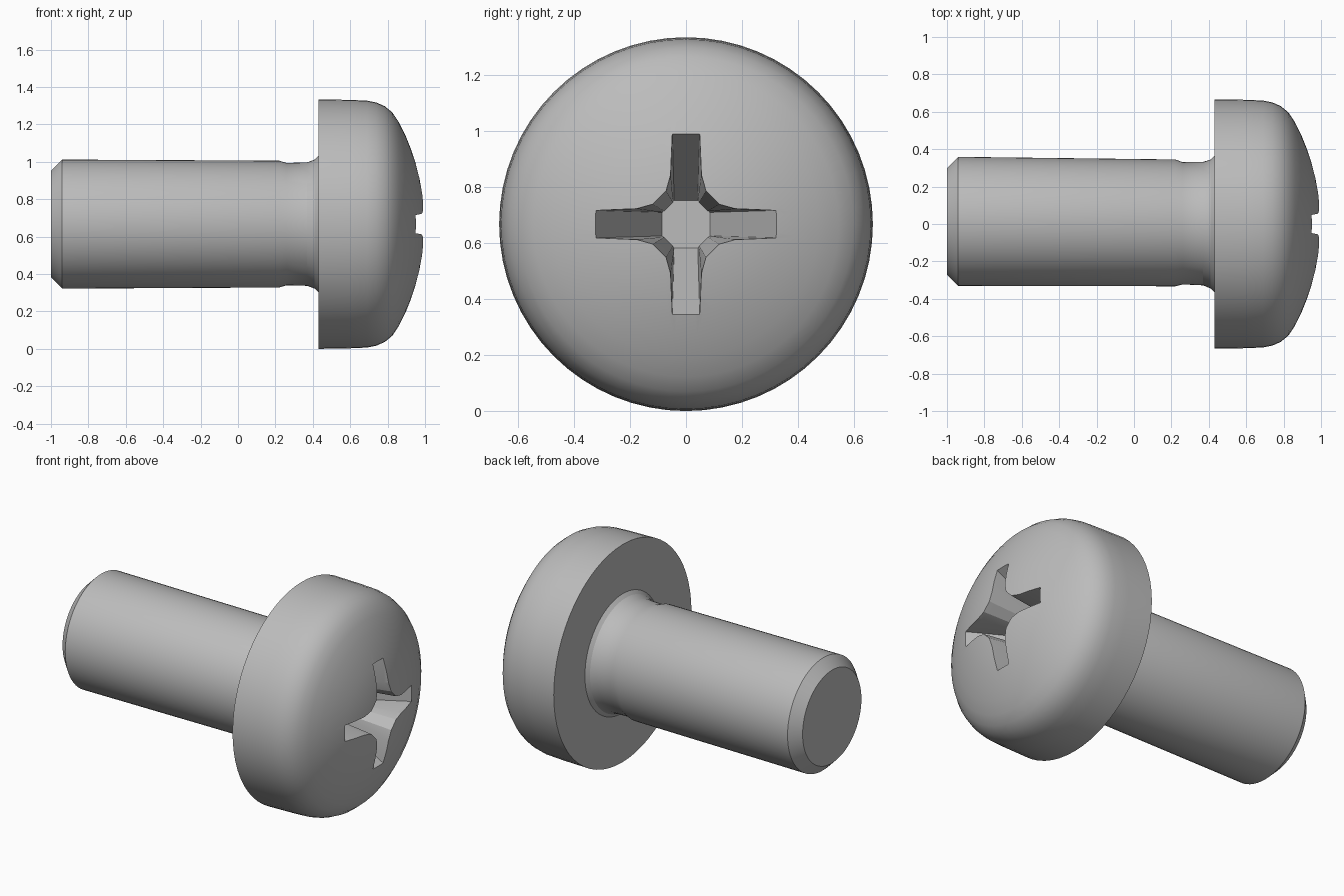
import bpy, bmesh, math

if "Cube" in bpy.data.objects:
    bpy.data.objects.remove(bpy.data.objects["Cube"])

SEGMENTS = 64
AXIS_Z = 0.667

steel = bpy.data.materials.new("steel_grey")
steel.diffuse_color = (0.50, 0.50, 0.50, 1)
steel.use_nodes = True
steel.node_tree.nodes["Principled BSDF"].inputs["Base Color"].default_value = steel.diffuse_color


def make_object(name, bm):
    bmesh.ops.recalc_face_normals(bm, faces=bm.faces)
    mesh = bpy.data.meshes.new(name)
    bm.to_mesh(mesh)
    bm.free()
    mesh.materials.append(steel)
    obj = bpy.data.objects.new(name, mesh)
    bpy.context.collection.objects.link(obj)
    return obj


def loft(name, rings):
    """Closed solid from equally long rings of points."""
    bm = bmesh.new()
    loops = [[bm.verts.new(p) for p in ring] for ring in rings]
    n = len(loops[0])
    for a, b in zip(loops, loops[1:]):
        for i in range(n):
            j = (i + 1) % n
            bm.faces.new((a[i], a[j], b[j], b[i]))
    bm.faces.new(loops[0])
    bm.faces.new(loops[-1])
    return make_object(name, bm)


def circle(x, r, dy=0.0):
    return [(x, dy + r * math.cos(2 * math.pi * i / SEGMENTS),
             AXIS_Z + r * math.sin(2 * math.pi * i / SEGMENTS))
            for i in range(SEGMENTS)]


# Shaft with chamfered tip, thin neck and fillet, leaning very slightly
shaft = [(-1.0, 0.285, 0.014), (-0.94, 0.345, 0.014), (0.22, 0.339, 0.006),
         (0.26, 0.327, 0.004), (0.37, 0.33, 0.002), (0.41, 0.345, 0), (0.43, 0.365, 0)]
# Pan head: straight rim, rounded shoulder, shallow dome
head = [(0.43, 0.667), (0.60, 0.664), (0.69, 0.660), (0.74, 0.650), (0.785, 0.63),
        (0.825, 0.597), (0.86, 0.545), (0.895, 0.475), (0.925, 0.40), (0.95, 0.325),
        (0.97, 0.25), (0.985, 0.17), (0.995, 0.09), (1.0, 0.03)]
screw = loft("screw_body", [circle(*p) for p in shaft + head])


# Cross recess: four arms whose ends slope inward to a small floor
def cross(x, reach, half, inner, corner):
    arm = [(reach, -half), (reach, half), (inner, half * 1.1),
           (corner, corner * 0.6), (corner * 0.6, corner), (half * 1.1, inner)]
    pts = []
    for k in range(4):
        c, s = round(math.cos(k * math.pi / 2)), round(math.sin(k * math.pi / 2))
        pts += [(x, c * u - s * v, AXIS_Z + s * u + c * v) for u, v in arm]
    return pts


cutter = loft("recess_cutter", [cross(0.55, 0.085, 0.042, 0.082, 0.078),
                                cross(0.955, 0.325, 0.049, 0.17, 0.115),
                                cross(1.05, 0.38, 0.053, 0.19, 0.125)])
cutter.hide_render = True

cut = screw.modifiers.new("cross_recess", "BOOLEAN")
cut.operation = "DIFFERENCE"
cut.solver = "EXACT"
cut.object = cutter
bpy.context.view_layer.objects.active = screw
screw.select_set(True)
cutter.select_set(False)
bpy.ops.object.modifier_apply(modifier=cut.name)
bpy.data.objects.remove(cutter)
bpy.ops.object.shade_smooth_by_angle(angle=math.radians(20))
